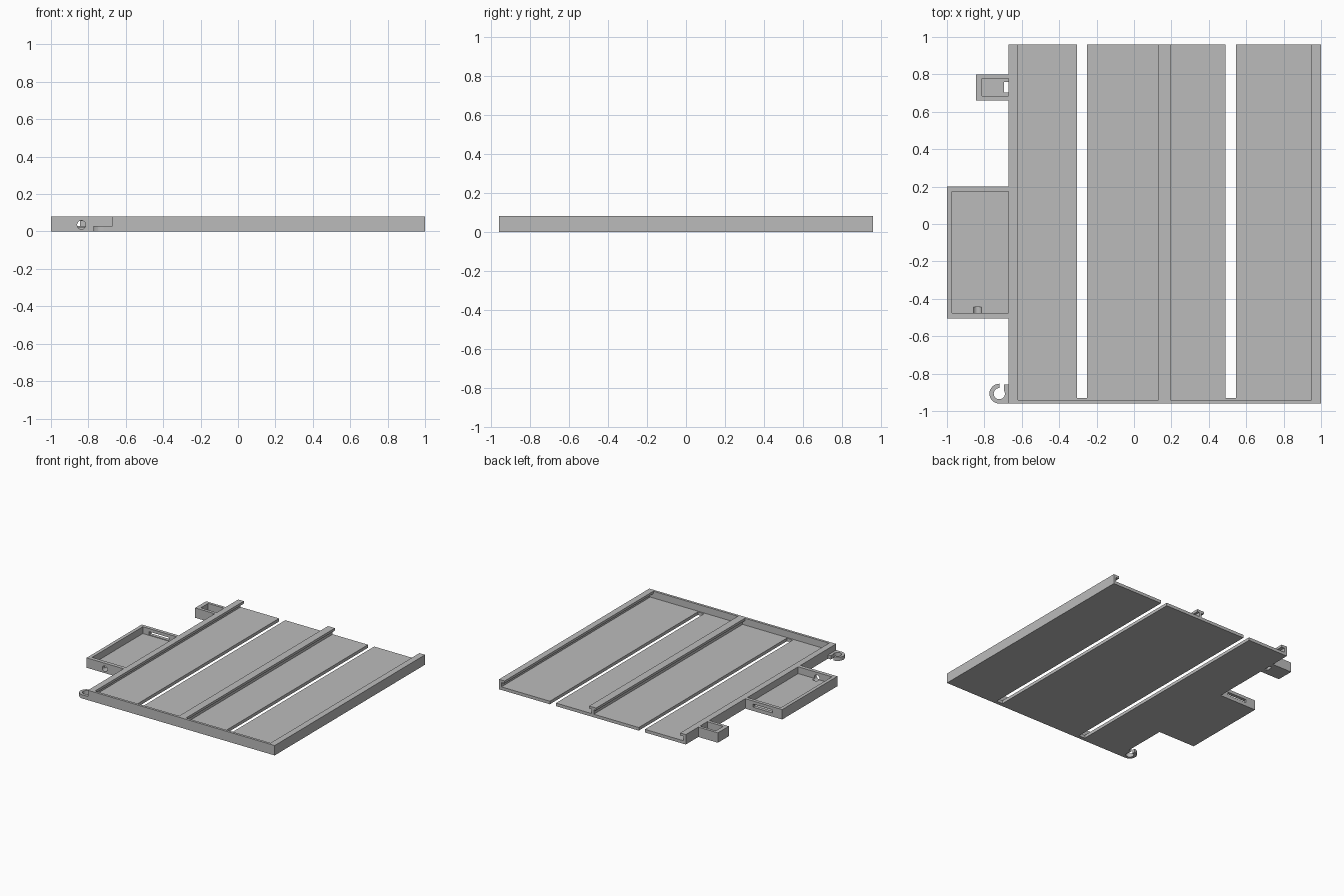
import bpy, bmesh, math

if "Cube" in bpy.data.objects:
    bpy.data.objects.remove(bpy.data.objects["Cube"], do_unlink=True)

GREY = (0.5, 0.5, 0.5, 1)
mat = bpy.data.materials.new("plain grey")
mat.use_nodes = True
mat.diffuse_color = GREY
mat.node_tree.nodes["Principled BSDF"].inputs["Base Color"].default_value = GREY

TOP = 0.08      # full height
FLOOR = 0.025   # floor thickness
LEFT, RIGHT, FRONT, BACK = -0.67, 1.0, -0.96, 0.96


def prism(name, outline, lo, hi, axis="z"):
    """Extrude an outline along z (points are x, y) or y (points are x, z)."""
    def place(a, b, h):
        return (a, b, h) if axis == "z" else (a, h, b)
    bm = bmesh.new()
    base = [bm.verts.new(place(a, b, lo)) for a, b in outline]
    cap = [bm.verts.new(place(a, b, hi)) for a, b in outline]
    bm.faces.new(base)
    bm.faces.new(cap)
    n = len(base)
    for i in range(n):
        j = (i + 1) % n
        bm.faces.new((base[i], base[j], cap[j], cap[i]))
    bmesh.ops.recalc_face_normals(bm, faces=bm.faces)
    mesh = bpy.data.meshes.new(name)
    bm.to_mesh(mesh)
    bm.free()
    mesh.materials.append(mat)
    obj = bpy.data.objects.new(name, mesh)
    bpy.context.collection.objects.link(obj)
    return obj


def box(name, x0, x1, y0, y1, z0=0.0, z1=TOP):
    return prism(name, [(x0, y0), (x1, y0), (x1, y1), (x0, y1)], z0, z1)


def carve(obj, cutters):
    """Subtract the cutters, bake the result and discard the cutters."""
    for c in cutters:
        c.hide_render = True
        mod = obj.modifiers.new("cut", "BOOLEAN")
        mod.operation, mod.solver, mod.object = "DIFFERENCE", "EXACT", c
    bpy.context.view_layer.update()
    deps = bpy.context.evaluated_depsgraph_get()
    baked = bpy.data.meshes.new_from_object(obj.evaluated_get(deps))
    obj.modifiers.clear()
    obj.data = baked
    for c in cutters:
        bpy.data.objects.remove(c, do_unlink=True)


def arc(cx, cy, r, a0, a1, n):
    return [(cx + r * math.cos(math.radians(a0 + (a1 - a0) * i / n)),
             cy + r * math.sin(math.radians(a0 + (a1 - a0) * i / n)))
            for i in range(n + 1)]


# Floor plate: a comb outline with two long slots open at the back
comb = [(LEFT, FRONT), (RIGHT, FRONT), (RIGHT, BACK)]
for x0, x1 in ((0.49, 0.545), (-0.305, -0.25)):
    comb += [(x1, BACK), (x1, -0.93), (x0, -0.93), (x0, BACK)]
comb.append((LEFT, BACK))
prism("floor_plate", comb, 0, FLOOR)

# Front wall
box("front_wall", LEFT, RIGHT, FRONT, -0.94)


# Side rails with inward lips
def side_rail(name, x, d):
    w, lip = x + d * 0.022, x + d * 0.05
    prism(name, [(x, 0), (w, 0), (w, 0.06), (lip, 0.06), (lip, TOP), (x, TOP)],
          FRONT, BACK, "y")


side_rail("right_rail", LEFT, 1)
side_rail("left_rail", RIGHT, -1)

# Middle T-shaped rail
MID, WEB, LIP = 0.163, 0.011, 0.031
prism("middle_rail",
      [(MID - WEB, 0), (MID + WEB, 0), (MID + WEB, 0.06), (MID + LIP, 0.06),
       (MID + LIP, TOP), (MID - LIP, TOP), (MID - LIP, 0.06), (MID - WEB, 0.06)],
      FRONT, BACK, "y")

# Side compartment with a round cable hole in front and a slot at the back
side_box = box("side_compartment", -1.0, LEFT, -0.505, 0.20)
carve(side_box, [
    box("cavity", -0.972, LEFT + 0.01, -0.475, 0.173, FLOOR, 0.2),
    prism("round_hole", arc(-0.837, 0.035, 0.023, 0, 345, 23), -0.6, -0.445, "y"),
    box("back_slot", -0.915, -0.74, 0.15, 0.25, 0.03, 0.055),
])

# Small clip box with an opening through its floor
clip = box("clip_box", -0.845, LEFT, 0.66, 0.80)
carve(clip, [
    box("clip_cavity", -0.812, LEFT + 0.01, 0.685, 0.778, FLOOR, 0.2),
    box("clip_opening", -0.695, LEFT + 0.01, 0.704, 0.76, -0.1, 0.2),
])

# Cable hook: a C-shaped loop opening to the back
HX, HY = -0.72, -0.907
gap = math.degrees(math.acos(0.025 / 0.03))
hook = [(LEFT, HY - 0.053), (LEFT, -0.857), (HX + 0.025, -0.857)]
hook += arc(HX, HY, 0.03, gap, -270, 20)
hook += arc(HX, HY, 0.053, 90, 270, 16)
prism("cable_hook", hook, 0, 0.03)
